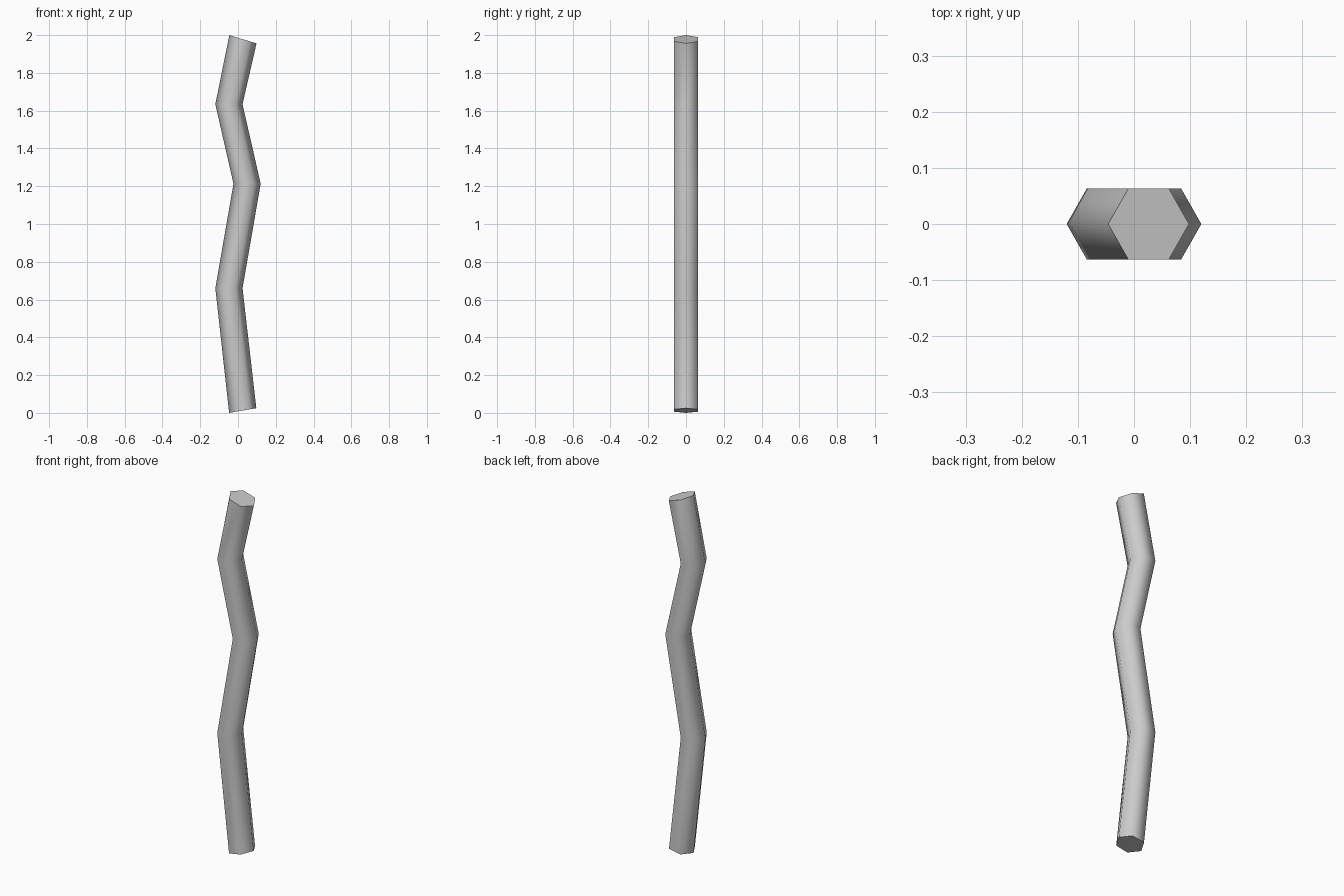
import bpy, bmesh
from math import cos, sin, pi

if "Cube" in bpy.data.objects:
    bpy.data.objects.remove(bpy.data.objects["Cube"])

SIDES, RX, RY = 6, 0.0720, 0.0732
# ring stations along the crooked pole: centre x, centre z, z slope across x
STATIONS = [(0.025, 0.0125, 0.0125), (-0.048, 0.66, 0), (0.048, 1.213, 0),
            (-0.048, 1.634, 0), (0.026, 1.978, -0.022)]

bm = bmesh.new()

# hexagonal rings, tilted only at the two cut ends
rings = []
for cx, cz, tilt in STATIONS:
    rings.append([bm.verts.new((cx + RX * cos(2 * pi * i / SIDES),
                                RY * sin(2 * pi * i / SIDES),
                                cz + tilt * cos(2 * pi * i / SIDES)))
                  for i in range(SIDES)])

# smooth side walls
for low, high in zip(rings, rings[1:]):
    for i in range(SIDES):
        j = (i + 1) % SIDES
        bm.faces.new((low[i], low[j], high[j], high[i]))

# end caps
bm.faces.new(rings[0][::-1])
bm.faces.new(rings[-1])
bm.normal_update()

mesh = bpy.data.meshes.new("crooked_pole")
bm.to_mesh(mesh)
bm.free()
pole = bpy.data.objects.new("crooked_pole", mesh)
bpy.context.collection.objects.link(pole)

# round shading on the sides, sharp edges at the caps
bpy.context.view_layer.objects.active = pole
pole.select_set(True)
bpy.ops.object.shade_smooth_by_angle(angle=1.13)
